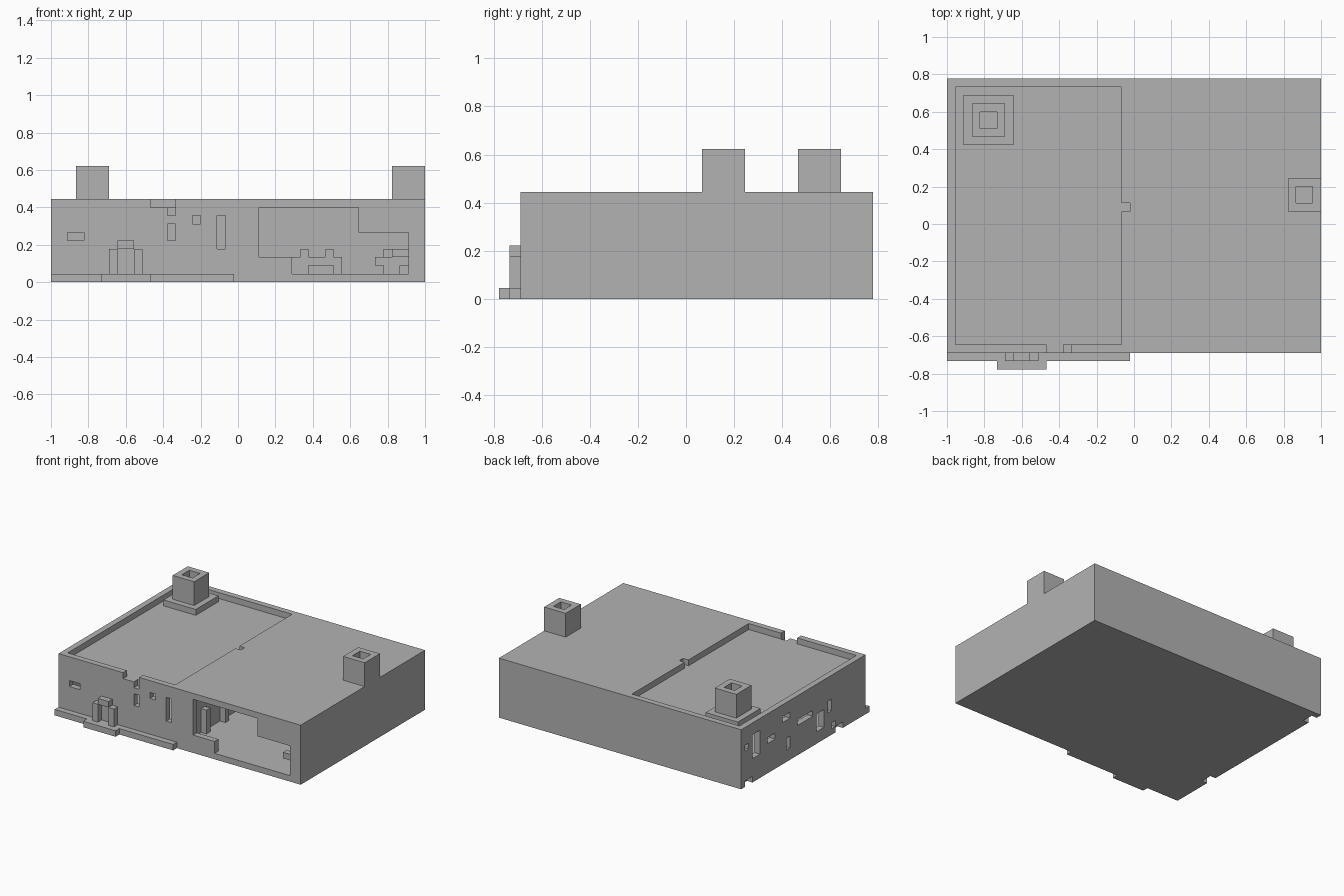
import bpy
import bmesh
from itertools import product
from mathutils import Vector

UNIT = 2 / 45                       # one building block
ORIGIN = Vector((-1, -35 / 45, 0))  # front corner of the block grid

default_cube = bpy.data.objects.get("Cube")
if default_cube:
    bpy.data.objects.remove(default_cube, do_unlink=True)

stone = bpy.data.materials.new("grey stone")
stone.use_nodes = True
stone.diffuse_color = (0.45, 0.45, 0.45, 1)
stone.node_tree.nodes["Principled BSDF"].inputs["Base Color"].default_value = stone.diffuse_color


def box(x, y, z):
    """A block range along each axis, in grid units."""
    return (x, y, z)


def inside(point, part):
    return all(low < p < high for p, (low, high) in zip(point, part))


def carve(name, solids, cuts=()):
    """Make one closed mesh from solid boxes minus cut boxes."""
    parts = list(solids) + list(cuts)
    lines = [sorted({v for part in parts for v in part[axis]}) for axis in range(3)]
    sizes = [len(line) - 1 for line in lines]

    def filled(cell):
        if any(c < 0 or c >= n for c, n in zip(cell, sizes)):
            return False
        mid = [(line[c] + line[c + 1]) / 2 for line, c in zip(lines, cell)]
        return any(inside(mid, s) for s in solids) and not any(inside(mid, c) for c in cuts)

    bm = bmesh.new()
    verts = {}

    def vert(key):
        if key not in verts:
            grid = Vector([line[k] for line, k in zip(lines, key)])
            verts[key] = bm.verts.new(ORIGIN + grid * UNIT)
        return verts[key]

    for cell in product(*(range(n) for n in sizes)):
        if not filled(cell):
            continue
        for axis, side in product(range(3), (0, 1)):
            beside = list(cell)
            beside[axis] += 1 if side else -1
            if filled(beside):
                continue
            u, v = (axis + 1) % 3, (axis + 2) % 3
            corners = []
            for du, dv in ((0, 0), (1, 0), (1, 1), (0, 1)):
                key = list(cell)
                key[axis] += side
                key[u] += du
                key[v] += dv
                corners.append(vert(tuple(key)))
            bm.faces.new(corners if side else corners[::-1])

    mesh = bpy.data.meshes.new(name)
    bm.to_mesh(mesh)
    bm.free()
    mesh.materials.append(stone)
    obj = bpy.data.objects.new(name, mesh)
    bpy.context.collection.objects.link(obj)
    return obj


# Rooms and sunken roof terrace
rooms = [
    box((1, 21), (3, 34), (1, 8)),
    box((23, 44), (3, 34), (1, 9)),
]
terrace = [
    box((1, 21), (3, 34), (9, 10)),
    box((21, 22), (19, 20), (9, 10)),
    box((12, 15), (2, 3), (9, 10)),
    box((14, 15), (2, 3), (8, 9)),
]

# Front windows and the broken front opening, as x range and z range
front_holes = [
    ((2, 4), (5, 6)),
    ((14, 15), (5, 7)),
    ((17, 18), (7, 8)),
    ((20, 21), (4, 8)),
    ((25, 37), (6, 9)),
    ((25, 43), (3, 6)),
    ((29, 43), (1, 3)),
]

# Side windows and ground notches, as y range and z range
side_holes = [
    ((33, 34), (6, 7)),
    ((30, 32), (4, 8)),
    ((26, 28), (5, 6)),
    ((22, 24), (7, 8)),
    ((22, 23), (2, 4)),
    ((16, 20), (5, 6)),
    ((13, 15), (2, 5)),
    ((11, 12), (4, 6)),
    ((10, 11), (1, 2)),
    ((8, 10), (0, 1)),
    ((32, 34), (0, 1)),
]

windows = [box(x, (2, 3), z) for x, z in front_holes]
windows += [box((0, 1), y, z) for y, z in side_holes]
carve("building_shell", [box((0, 45), (2, 35), (0, 10))], rooms + terrace + windows)

# Plinth and door step along the front
carve("front_plinth", [box((0, 22), (1, 2), (0, 1)), box((6, 12), (0, 1), (0, 1))])

# Door surround
carve("door_surround", [
    box((7, 8), (1, 2), (1, 4)),
    box((10, 11), (1, 2), (1, 4)),
    box((8, 10), (1, 2), (4, 5)),
])


# Hollow chimneys
def chimney(name, x, y, extra=()):
    stack = box((x, x + 4), (y, y + 4), (10, 14))
    flue = box((x + 1, x + 3), (y + 1, y + 3), (11, 14))
    carve(name, [stack, *extra], [flue])


chimney("rear_chimney", 3, 28, [box((2, 8), (27, 33), (9, 10))])
chimney("side_chimney", 41, 19)

# Posts beside the partition wall
for name, y in (("front_inner_post", 7), ("rear_inner_post", 12)):
    carve(name, [box((23, 24), (y, y + 1), (1, 5))])

# Hearth and bench at the rear of the large room, shelf near the front
carve("hearth", [
    box((29, 35), (32, 34), (1, 3)),
    box((30, 31), (32, 34), (3, 4)),
    box((33, 34), (32, 34), (3, 4)),
], [box((31, 34), (32, 33), (1, 2))])
carve("bench", [
    box((39, 44), (32, 34), (2, 3)),
    box((40, 42), (32, 34), (1, 2)),
    box((40, 41), (33, 34), (3, 4)),
])
carve("wall_shelf", [box((41, 44), (3, 4), (3, 4))])
